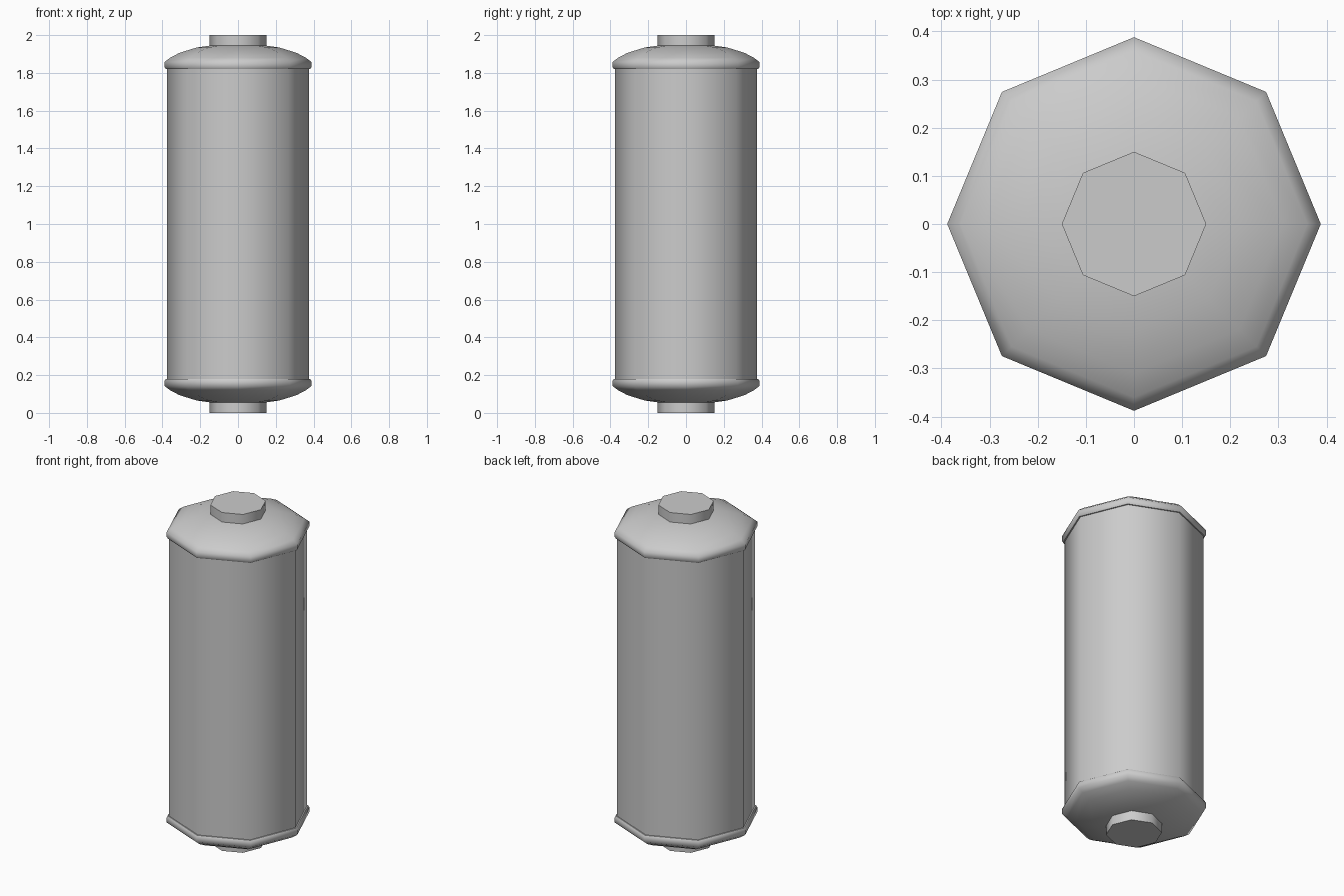
import bpy, bmesh, math

if "Cube" in bpy.data.objects:
    bpy.data.objects.remove(bpy.data.objects["Cube"])

SIDES = 8


def lathe(name, profile, flip=False, close_end=False):
    """Revolve (radius, z) points into an eight-sided shell; flip mirrors it about z = 1."""
    bm = bmesh.new()
    rings = []
    for r, z in profile:
        z = 2 - z if flip else z
        rings.append([bm.verts.new((r * math.cos(math.tau * i / SIDES),
                                    r * math.sin(math.tau * i / SIDES), z))
                      for i in range(SIDES)])
    for a, b in zip(rings, rings[1:]):
        for i in range(SIDES):
            j = (i + 1) % SIDES
            quad = (a[i], a[j], b[j], b[i])
            bm.faces.new(quad[::-1] if flip else quad)
    if close_end:
        bm.faces.new(rings[-1][::-1] if flip else rings[-1])
    mesh = bpy.data.meshes.new(name)
    bm.to_mesh(mesh)
    bm.free()
    ob = bpy.data.objects.new(name, mesh)
    bpy.context.collection.objects.link(ob)
    bpy.ops.object.select_all(action='DESELECT')
    ob.select_set(True)
    bpy.context.view_layer.objects.active = ob
    bpy.ops.object.shade_smooth_by_angle(angle=math.radians(50))
    return ob


# Main cylinder wall
lathe("tank_body", [(0.375, 0.18), (0.375, 1.82)])

# Domed end caps with an overhanging rim, and the stub necks
cap = [(0.375, 1.82), (0.382, 1.82), (0.388, 1.83), (0.388, 1.858),
       (0.36, 1.88), (0.31, 1.906), (0.22, 1.934), (0.15, 1.944)]
neck = [(0.15, 1.944), (0.15, 2.0)]
for side, flip in (("top", False), ("bottom", True)):
    lathe(side + "_cap", cap, flip)
    lathe(side + "_neck", neck, flip, close_end=True)
